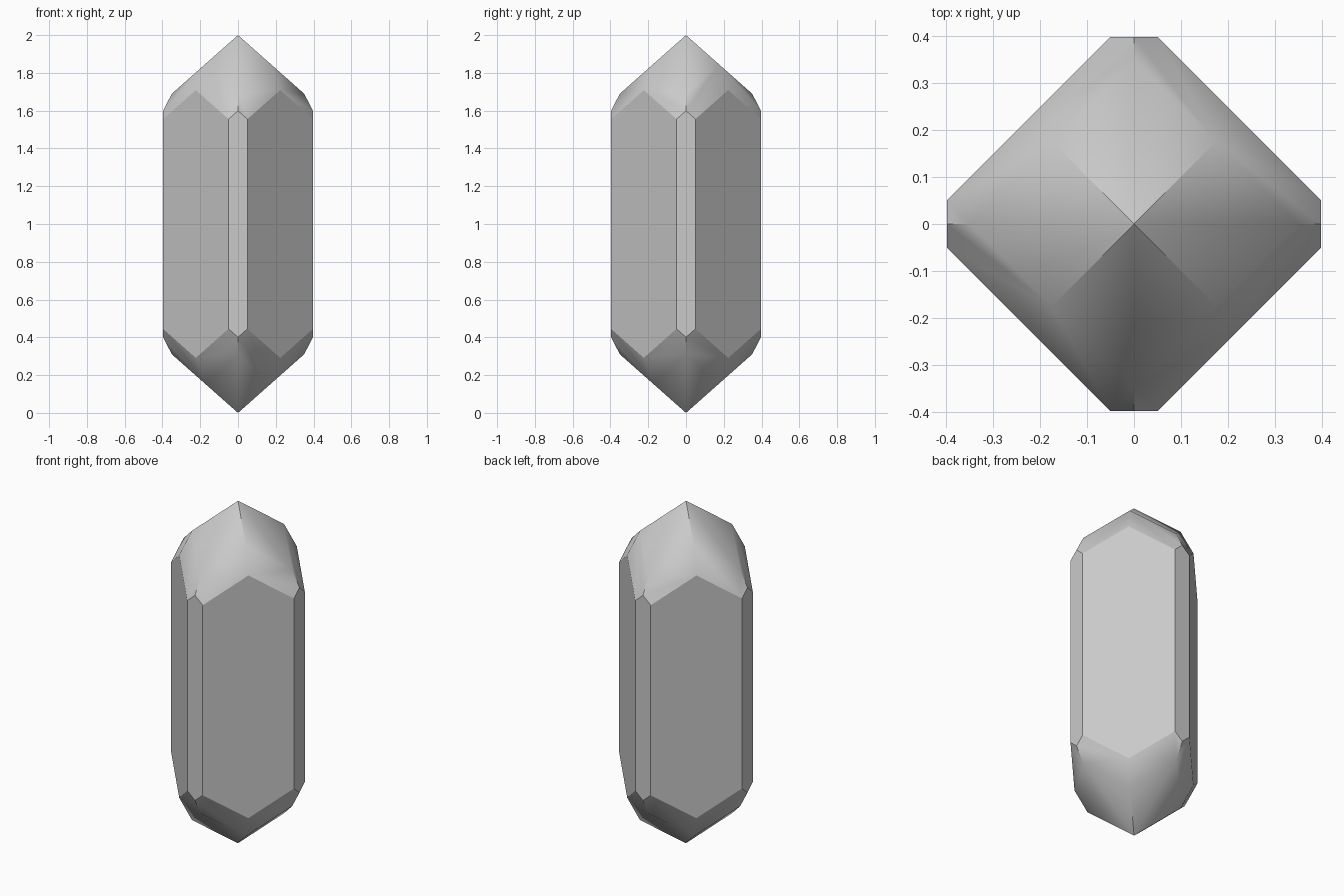
import bpy
import bmesh
import math
from itertools import product

cube = bpy.data.objects.get("Cube")
if cube:
    bpy.data.objects.remove(cube, do_unlink=True)

# Proportions
HALF_HEIGHT = 1.0
SLOPE = 0.886      # fall of the pointed cap
FACET = 0.397      # distance of the narrow upright facets from the axis
NARROW = 0.05      # half width of a narrow facet
INNER = 0.35       # cap corner on the axis, before the sloped shoulder
SHOULDER = 0.555   # height of the narrow facet's corners above the middle

middle = (FACET + NARROW) / 2
corner = [
    (0, 0, HALF_HEIGHT),                                        # tip
    (INNER / 2, INNER / 2, HALF_HEIGHT - SLOPE * INNER / 2),    # ridge bend
    (0, INNER, HALF_HEIGHT - SLOPE * INNER),                    # cap corner
    (0, FACET, SHOULDER + SLOPE * NARROW),                      # facet peak
    (NARROW, FACET, SHOULDER),                                  # facet corner
    (middle, middle, SHOULDER + SLOPE * (middle - NARROW)),     # wide face peak
]

# Mirror one corner into all of them
points = set()
for (x, y, z), sx, sy, sz in product(corner, (1, -1), (1, -1), (1, -1)):
    for a, b in ((x, y), (y, x)):
        points.add((sx * a, sy * b, HALF_HEIGHT + sz * z))

# Wrap the points and merge flat regions into clean facets
bm = bmesh.new()
for p in sorted(points):
    bm.verts.new(p)
bmesh.ops.convex_hull(bm, input=bm.verts[:])
bmesh.ops.dissolve_limit(bm, angle_limit=math.radians(3),
                         verts=bm.verts[:], edges=bm.edges[:])
bmesh.ops.recalc_face_normals(bm, faces=bm.faces[:])
bm.normal_update()

# Soft shoulders on the caps, crisp ridges and flat upright faces
for face in bm.faces:
    face.smooth = abs(face.normal.z) > 0.1
for edge in bm.edges:
    upright = any(not f.smooth for f in edge.link_faces)
    edge.smooth = not upright and edge.calc_face_angle(0) < math.radians(40)

mesh = bpy.data.meshes.new("crystal")
bm.to_mesh(mesh)
bm.free()

# Grey stone
stone = bpy.data.materials.new("grey_stone")
stone.use_nodes = True
colour = (0.59, 0.59, 0.59, 1)
stone.diffuse_color = colour
stone.node_tree.nodes["Principled BSDF"].inputs["Base Color"].default_value = colour
mesh.materials.append(stone)

crystal = bpy.data.objects.new("crystal", mesh)
bpy.context.collection.objects.link(crystal)
